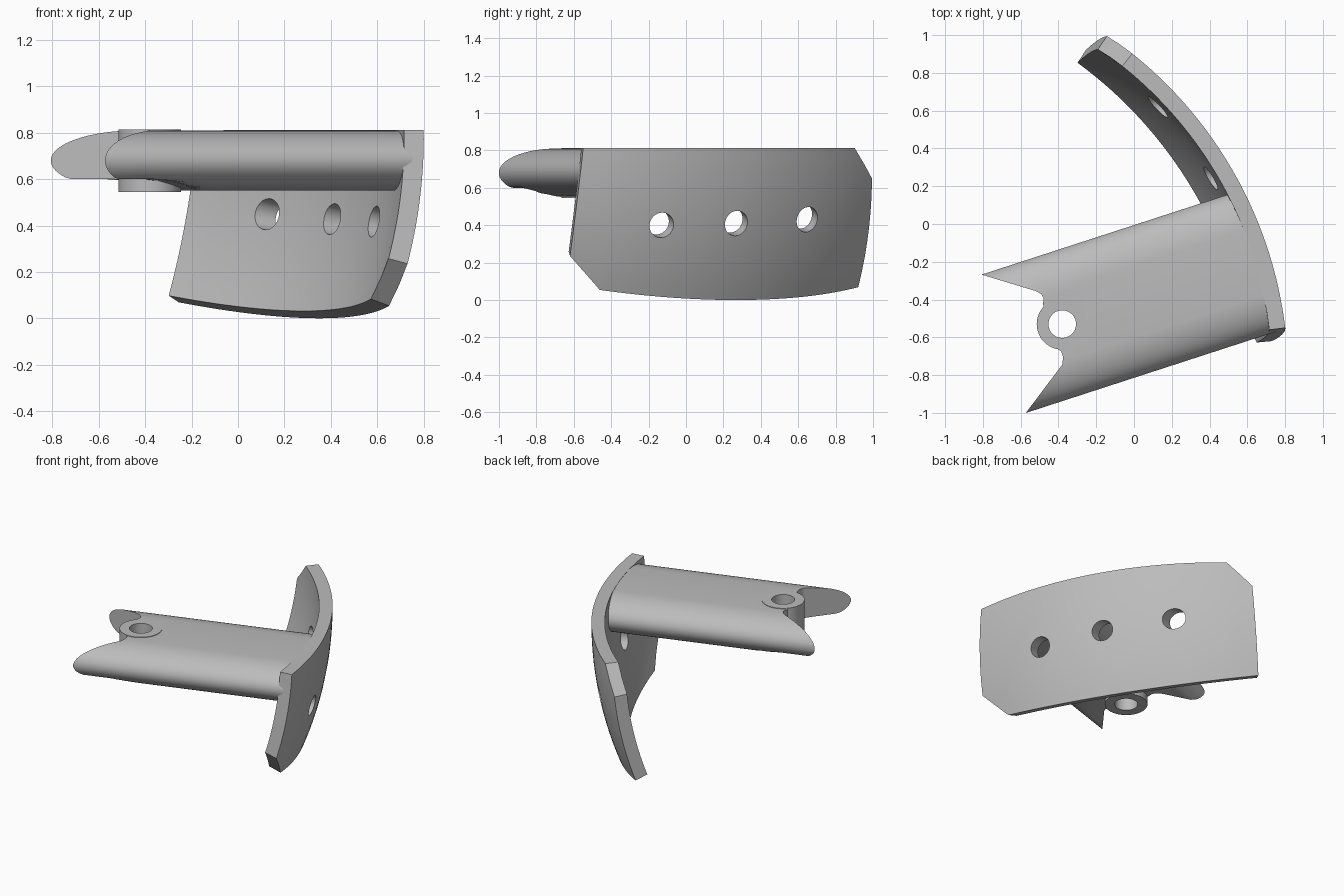
import bpy, bmesh, math
from mathutils import Vector, Matrix

cube = bpy.data.objects.get("Cube")
if cube:
    bpy.data.objects.remove(cube, do_unlink=True)

grey = bpy.data.materials.new("plain grey")
grey.use_nodes = True
color = (0.5, 0.5, 0.5, 1)
grey.diffuse_color = color
grey.node_tree.nodes["Principled BSDF"].inputs["Base Color"].default_value = color


def make_object(name, bm):
    bmesh.ops.recalc_face_normals(bm, faces=bm.faces)
    mesh = bpy.data.meshes.new(name)
    bm.to_mesh(mesh)
    bm.free()
    mesh.materials.append(grey)
    obj = bpy.data.objects.new(name, mesh)
    bpy.context.collection.objects.link(obj)
    return obj


def loft(name, rings):
    """Skin equal rings and close both ends with strips of quads."""
    bm = bmesh.new()
    rows = [[bm.verts.new(p) for p in ring] for ring in rings]
    n = len(rows[0])
    for a, b in zip(rows, rows[1:]):
        for i in range(n):
            j = (i + 1) % n
            bm.faces.new((a[i], a[j], b[j], b[i]))
    for row in (rows[0], rows[-1]):
        for i in range(n // 2 - 1):
            bm.faces.new((row[i], row[i + 1], row[n - 2 - i], row[n - 1 - i]))
    return make_object(name, bm)


def cylinder(name, center, axis, radius, length):
    bm = bmesh.new()
    turn = Vector(axis).to_track_quat('Z', 'Y').to_matrix().to_4x4()
    bmesh.ops.create_cone(bm, cap_ends=True, segments=48, radius1=radius, radius2=radius,
                          depth=length, matrix=Matrix.Translation(center) @ turn)
    return make_object(name, bm)


def combine(obj, other, operation):
    bpy.context.view_layer.objects.active = obj
    mod = obj.modifiers.new("cut", 'BOOLEAN')
    mod.object, mod.operation, mod.solver = other, operation, 'EXACT'
    bpy.ops.object.modifier_apply(modifier=mod.name)
    bpy.data.objects.remove(other, do_unlink=True)


def lerp(a, b, t):
    return a + (b - a) * t


# Curved plate: a patch of a spherical shell with two chamfered corners
TOP = 0.812
CENTER = Vector((-1.383, -0.816, TOP))
OUTER, INNER = 2.2, 2.115
S_LOW, S_HIGH = 0.098, 0.92
ROWS = 14


def shell_point(theta, z, radius):
    dz = z - TOP
    flat = math.sqrt(OUTER ** 2 - dz ** 2)
    out = Vector((flat * math.cos(theta), flat * math.sin(theta), dz))
    return CENTER + out * (radius / OUTER)


def plate_ring(s):
    low = 0.00011 * (lerp(4.75, 57, s) - 32) ** 2
    if s < S_LOW:
        low = lerp(0.235, 0.053, s / S_LOW)
    high = TOP if s < S_HIGH else lerp(TOP, 0.65, (s - S_HIGH) / (1 - S_HIGH))
    outer, inner = [], []
    for r in range(ROWS + 1):
        z = lerp(low, high, r / ROWS)
        left = 5.3 + (z - 0.235) * 2.87
        right = 57 - (z - 0.07) * 2.41
        theta = math.radians(lerp(left, right, s))
        outer.append(shell_point(theta, z, OUTER))
        inner.append(shell_point(theta, z, INNER))
    return outer + inner[::-1]


steps = [0, S_LOW / 2]
steps += [lerp(S_LOW, S_HIGH, i / 36) for i in range(37)]
steps += [(1 + S_HIGH) / 2, 1]
plate = loft("curved_plate", [plate_ring(s) for s in steps])

# Arm directions: along its length and across it
TURN = math.radians(18)
ALONG = Vector((math.cos(TURN), math.sin(TURN), 0))
ACROSS = Vector((-math.sin(TURN), math.cos(TURN), 0))

# Three parallel holes through the plate
for theta, z in ((18.5, 0.40), (30.1, 0.41), (42.5, 0.43)):
    spot = shell_point(math.radians(theta), z, OUTER)
    axis = ALONG + Vector((0, 0, -0.2))
    combine(plate, cylinder("hole_cutter", spot, axis, 0.068, 0.6), 'DIFFERENCE')


# Arm: rounded flat bar whose underside is thinner near the free end
def arm_ring(a, floor):
    ring = []
    for k in range(48):
        ang = (k + 0.5) * math.tau / 48
        c = math.cos(ang)
        across = -0.39 + math.copysign(0.165, c) + 0.22 * c
        z = max(floor, 0.68 + 0.13 * math.sin(ang))
        ring.append(ALONG * a + ACROSS * across + Vector((0, 0, z)))
    return ring


stations = ((-0.9, 0.6), (-0.62, 0.6), (-0.53, 0.593), (-0.44, 0.57), (-0.36, 0.55), (0.55, 0.55))
arm = loft("arm", [arm_ring(a, f) for a, f in stations])

# V-shaped notch with rounded inner corners in the free end
notch_outline = [(-0.95, -0.227), (-0.80, -0.27), (-0.52, -0.355), (-0.49, -0.372), (-0.478, -0.395),
                 (-0.482, -0.425), (-0.45, -0.53), (-0.41, -0.655), (-0.385, -0.675),
                 (-0.375, -0.705), (-0.38, -0.745), (-0.565, -0.99), (-0.66, -1.115), (-1.3, -0.7)]
bm = bmesh.new()
base = bm.faces.new([bm.verts.new((x, y, 0.3)) for x, y in notch_outline])
grown = bmesh.ops.extrude_face_region(bm, geom=[base])["geom"]
bmesh.ops.translate(bm, vec=(0, 0, 0.8), verts=[v for v in grown if isinstance(v, bmesh.types.BMVert)])
combine(arm, make_object("notch_cutter", bm), 'DIFFERENCE')

# Pivot boss and its bore
pivot = (-0.38, -0.53, 0.679)
combine(arm, cylinder("pivot_boss", pivot, (0, 0, 1), 0.135, 0.268), 'UNION')
combine(arm, cylinder("bore_cutter", pivot, (0, 0, 1), 0.073, 1), 'DIFFERENCE')

# Smooth shading with sharp edges kept
bpy.ops.object.select_all(action='DESELECT')
for obj in (plate, arm):
    obj.select_set(True)
bpy.context.view_layer.objects.active = plate
bpy.ops.object.shade_smooth_by_angle(angle=math.radians(30))
